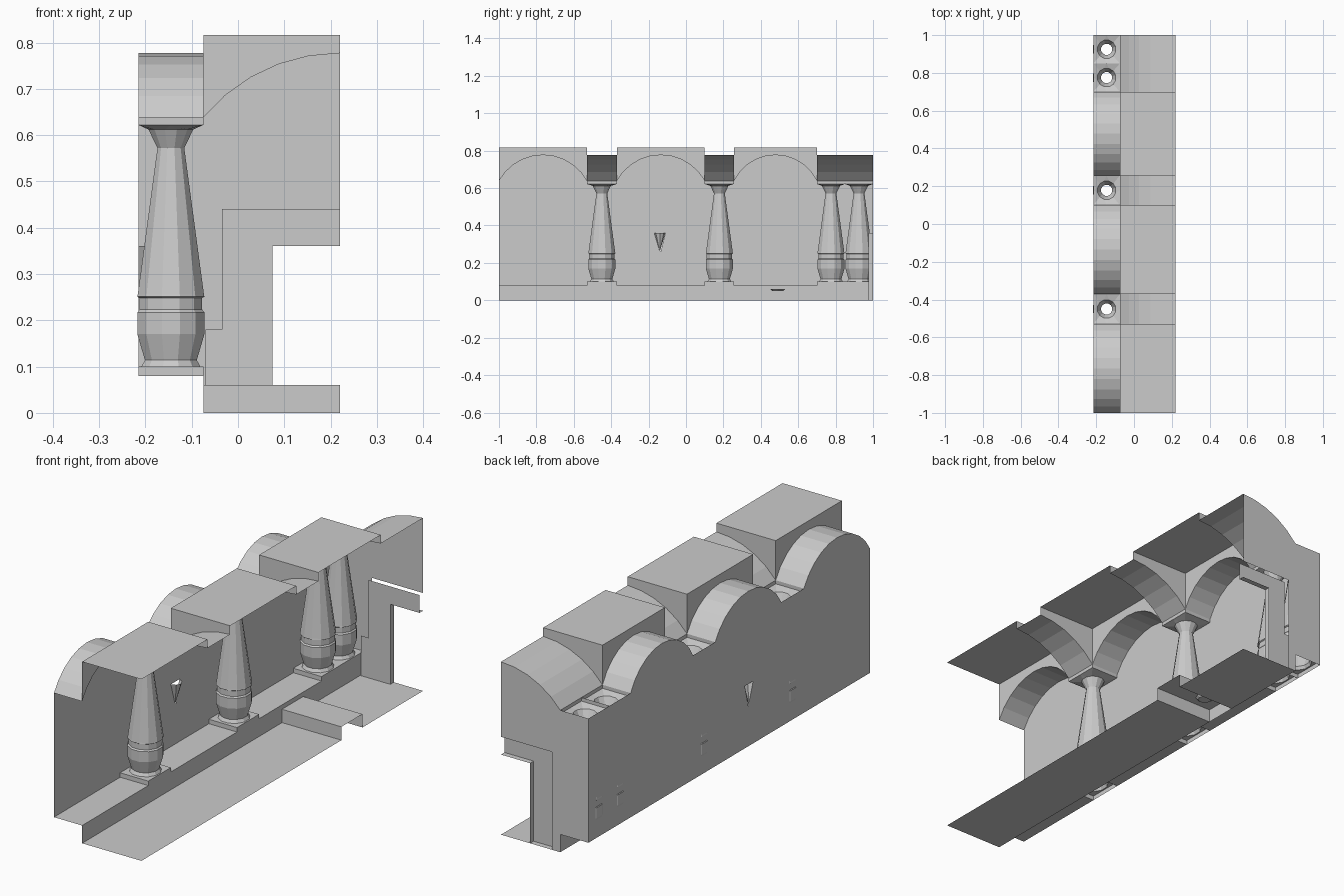
import bpy, bmesh
from math import sin, cos, pi, asin
from mathutils import Vector

if "Cube" in bpy.data.objects:
    bpy.data.objects.remove(bpy.data.objects["Cube"])

XW, XP, XC = -0.215, -0.075, 0.22      # back wall, arcade plane, open centre line
ZS, ZA, ZT = 0.638, 0.777, 0.816       # arch spring, arch apex, ceiling
BAYS = [(-1, -0.53), (-0.37, 0.10), (0.257, 0.70)]
RIBS = [(-0.53, -0.37), (0.10, 0.257), (0.70, 1.0)]
PIERS = [(-0.53, -0.37), (0.10, 0.257), (0.70, 0.85), (0.85, 1.0)]


def sheet(name, faces, target=None):
    """Surface from polygons; normals turned toward the room unless closed."""
    bm = bmesh.new()
    for f in faces:
        bm.faces.new([bm.verts.new(p) for p in f])
    bmesh.ops.remove_doubles(bm, verts=bm.verts, dist=1e-4)
    bm.normal_update()
    if target:
        for f in bm.faces:
            c = f.calc_center_median()
            t = Vector((target[0], c.y if target[1] is None else target[1], target[2]))
            if f.normal.dot(t - c) < 0:
                f.normal_flip()
    else:
        bmesh.ops.recalc_face_normals(bm, faces=bm.faces)
    me = bpy.data.meshes.new(name)
    bm.to_mesh(me)
    bm.free()
    ob = bpy.data.objects.new(name, me)
    bpy.context.collection.objects.link(ob)
    return ob


def arc(a, b, n):
    """Segmental arch from a to b as (u, z) points."""
    h, s, m = (b - a) / 2, ZA - ZS, (a + b) / 2
    r = (h * h + s * s) / (2 * s)
    t = asin(h / r)
    return [(m + r * sin(k), ZA - r + r * cos(k))
            for k in (-t + 2 * t * i / n for i in range(n + 1))]


def strip(p, q):
    return [(p[i], p[i + 1], q[i + 1], q[i]) for i in range(len(p) - 1)]


def box_sides(x0, x1, y0, y1, z0, z1):
    c = [(x0, y0), (x1, y0), (x1, y1), (x0, y1), (x0, y0)]
    return strip([(x, y, z0) for x, y in c], [(x, y, z1) for x, y in c])


ROOM = (0.22, None, 0.4)
cross = arc(XP, 2 * XC - XP, 10)[:6]   # half of the corridor arch

# Back wall with arched top and small wedge-shaped slot
top = []
for a, b in BAYS:
    top += arc(a, b, 10)
top.append((1, ZS))
ys = -0.14
left = [p for p in top if p[0] < ys]
right = [p for p in top if p[0] > ys]
apex = (-0.135, ZA)
slot_l = [(-0.135, 0.36), (-0.17, 0.36), (-0.135, 0.26), (-0.135, 0.08)]
slot_r = [(-0.135, 0.08), (-0.135, 0.26), (-0.11, 0.36), (-0.135, 0.36)]
left = [p for p in left if p[0] < -0.145] + [apex]
right = [apex] + [p for p in right if p[0] > -0.125]
wall = [left + slot_l + [(-1, 0.08)], right + [(1, 0.08)] + slot_r]
sheet("back_wall", [[(XW, y, z) for y, z in f] for f in wall], ROOM)

# Wall niche lamp: pointed half cone on the slot
rim = [(XW + 0.03 * sin(pi * i / 4), -0.14 - 0.03 * cos(pi * i / 4), 0.36) for i in range(5)]
sheet("wall_sconce", [(rim[i], rim[i + 1], (XW, -0.14, 0.26)) for i in range(4)])

# Arched bays: barrel over the niche, spandrel, flat ceiling
for a, b in BAYS:
    p = arc(a, b, 10)
    f = strip([(XW, y, z) for y, z in p], [(XP, y, z) for y, z in p])
    f.append([(XP, y, z) for y, z in p] + [(XP, b, ZT), (XP, a, ZT)])
    f.append([(XP, a, ZT), (XC, a, ZT), (XC, b, ZT), (XP, b, ZT)])
    sheet("arched_bay", f, ROOM)

# Cross ribs spanning the corridor, with faces up to the ceiling
for a, b in RIBS:
    f = strip([(x, a, z) for x, z in cross], [(x, b, z) for x, z in cross])
    sheet("cross_rib", f, ROOM)
    for y, d in ((a, -1), (b, 1)):
        if y < 1:
            sheet("rib_side", [[(x, y, z) for x, z in cross] + [(XC, y, ZT), (XP, y, ZT)]],
                  (0, y + d, 0.7))

# End wall with doorway
end = [(XW, 0.08), (XP, 0.08), (XP, 0), (-0.035, 0), (-0.035, 0.44), (XC, 0.44)]
end += cross[::-1] + [(XW, ZS)]
sheet("end_wall", [[(x, 1, z) for x, z in end]], (0, 0, 0.4))

# Door frame standing just inside the end wall
yf = 0.975
frame = [(-0.07, 0), (0.075, 0), (0.075, 0.36), (XC, 0.36), (XC, 0.44),
         (-0.035, 0.44), (-0.035, 0.18), (-0.07, 0.18)]
jamb = frame[1:4]
sheet("door_frame", [[(x, yf, z) for x, z in frame]]
      + strip([(x, yf, z) for x, z in jamb], [(x, 1, z) for x, z in jamb]), (0.2, 0, 0.2))

# Floor with one raised step
walk = [(-1, 0), (0.42, 0), (0.42, 0.06), (0.57, 0.06), (0.57, 0), (1, 0)]
sheet("floor", strip([(XP, y, z) for y, z in walk], [(XC, y, z) for y, z in walk]))

# Ledge along the wall, open beneath the columns
f = [[(XP, -1, 0), (XP, 1, 0), (XP, 1, 0.08), (XP, -1, 0.08)]]
for a, b in BAYS:
    f.append([(XW, a, 0.08), (XP, a, 0.08), (XP, b, 0.08), (XW, b, 0.08)])
sheet("ledge", f, ROOM)

# Turned columns, hollow, with square plinth and capital
PROFILE = [(0.066, 0.10), (0.058, 0.114), (0.075, 0.17), (0.075, 0.217), (0.070, 0.223),
           (0.070, 0.248), (0.075, 0.251), (0.074, 0.256), (0.030, 0.572), (0.050, 0.612)]
N = 12
for y0, y1 in PIERS:
    cx, cy = (XW + XP) / 2, (y0 + y1) / 2
    hx, hy = (XP - XW) / 2, (y1 - y0) / 2
    ang = [2 * pi * (i + 0.5) / N for i in range(N + 1)]
    rings = [[(cx + r * cos(t), cy + r * sin(t), z) for t in ang] for r, z in PROFILE]

    def square(z):
        # square outline sampled at the same angles, corners snapped
        out = []
        for i in range(N + 1):
            t = pi / 4 * round(ang[i] / (pi / 4))
            c, s = cos(t), sin(t)
            m = max(abs(c), abs(s))
            out.append((cx + hx * c / m, cy + hy * s / m, z))
        return out

    rings = [square(0.10)] + rings + [square(0.622)]
    f = []
    for r in range(len(rings) - 1):
        for q in strip(rings[r], rings[r + 1]):
            u = list(dict.fromkeys(q))
            if len(u) > 2:
                f.append(u)
    f += box_sides(XW, XP, y0, y1, 0.08, 0.10) + box_sides(XW, XP, y0, y1, 0.622, ZS)
    sheet("column", f)

# Shallow dish under the raised step
d = [[(0.01 + r * cos(pi * i / 4), 0.49 + r * sin(pi * i / 4), z) for i in range(9)]
     for r, z in ((0.04, 0.06), (0.03, 0.05))]
sheet("step_dish", strip(d[0], d[1]) + [d[1][:8]])
